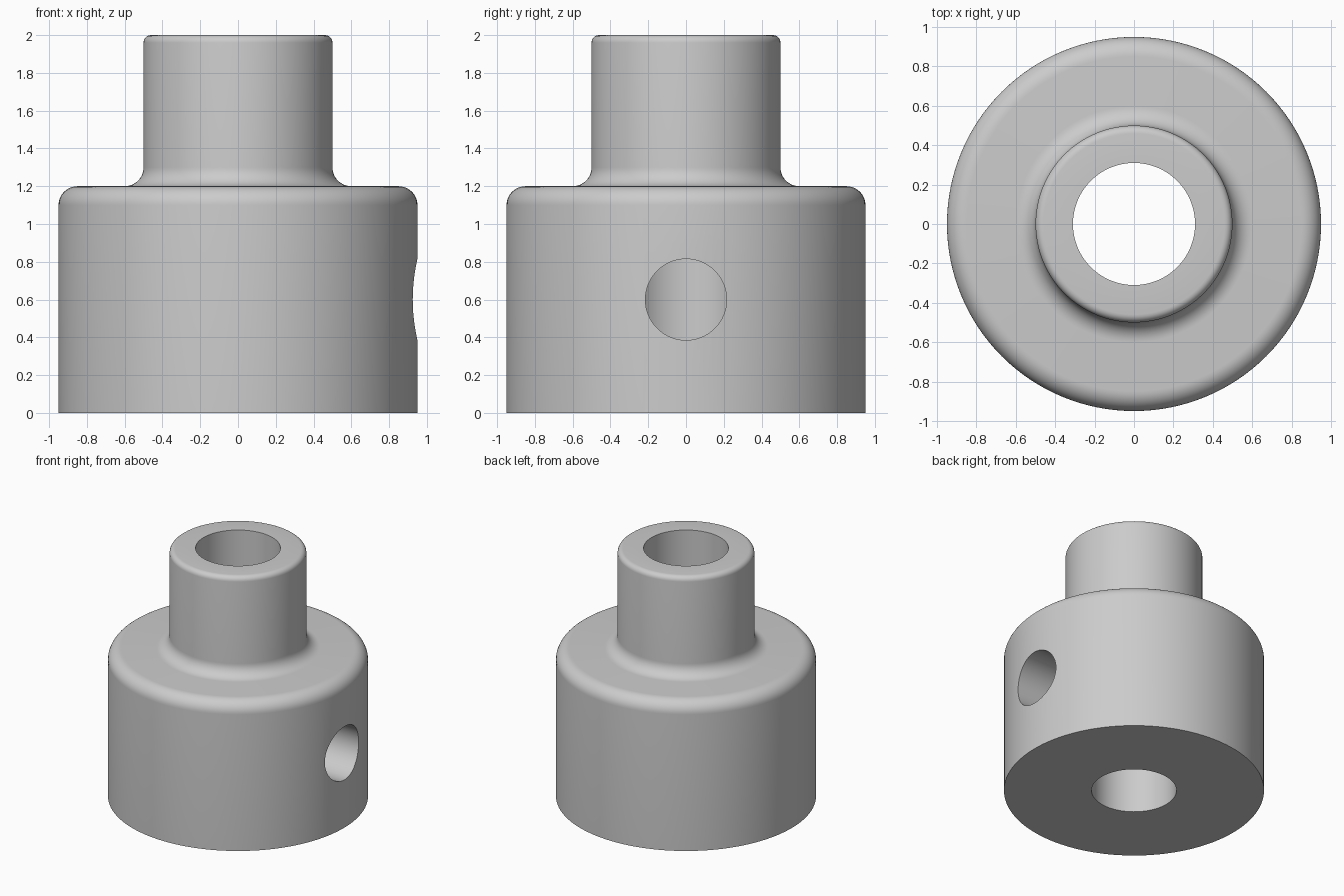
import bpy
import bmesh
from math import sin, cos, pi, radians
from mathutils import Matrix, Vector

cube = bpy.data.objects.get("Cube")
if cube:
    bpy.data.objects.remove(cube, do_unlink=True)

SEGMENTS = 128
BODY_R, NECK_R, BORE_R = 0.95, 0.5, 0.31
SHOULDER_Z, TOP_Z = 1.2, 2.0

grey = bpy.data.materials.new("light grey metal")
grey.use_nodes = True
colour = (0.6, 0.6, 0.6, 1)
grey.diffuse_color = colour
grey.node_tree.nodes["Principled BSDF"].inputs["Base Color"].default_value = colour


def arc(x, z, r, start, end, steps=10):
    """Points of a profile arc, angles in degrees."""
    angles = [radians(start + (end - start) * i / steps) for i in range(steps + 1)]
    return [(x + r * cos(a), z + r * sin(a)) for a in angles]


def lathe(name, profile):
    """Revolve a closed profile around the z axis."""
    bm = bmesh.new()
    rings = []
    for i in range(SEGMENTS):
        a = 2 * pi * i / SEGMENTS
        rings.append([bm.verts.new((r * cos(a), r * sin(a), z)) for r, z in profile])
    n = len(profile)
    for i in range(SEGMENTS):
        a, b = rings[i], rings[(i + 1) % SEGMENTS]
        for j in range(n):
            k = (j + 1) % n
            bm.faces.new((a[j], b[j], b[k], a[k]))
    bmesh.ops.recalc_face_normals(bm, faces=bm.faces)
    return finish(name, bm)


def finish(name, bm):
    mesh = bpy.data.meshes.new(name)
    bm.to_mesh(mesh)
    bm.free()
    mesh.materials.append(grey)
    obj = bpy.data.objects.new(name, mesh)
    bpy.context.collection.objects.link(obj)
    return obj


# Stepped hub: rounded shoulder, filleted neck, rounded rim, straight bore
profile = [(BORE_R, 0), (BODY_R, 0)]
profile += arc(BODY_R - 0.1, SHOULDER_Z - 0.1, 0.1, 0, 90)
profile += arc(NECK_R + 0.1, SHOULDER_Z + 0.1, 0.1, 270, 180)
profile += arc(NECK_R - 0.04, TOP_Z - 0.04, 0.04, 0, 90, 6)
profile += [(BORE_R, TOP_Z)]
hub = lathe("stepped_hub", profile)

# Set screw hole through the left wall into the bore
bm = bmesh.new()
bmesh.ops.create_cone(bm, cap_ends=True, segments=64, radius1=0.215, radius2=0.215, depth=1.2,
                      matrix=Matrix.Translation((0.6, 0, 0.6)) @ Matrix.Rotation(pi / 2, 4, "Y"))
cutter = finish("screw_hole_cutter", bm)
cutter.hide_render = True

cut = hub.modifiers.new("screw hole", "BOOLEAN")
cut.operation = "DIFFERENCE"
cut.solver = "EXACT"
cut.object = cutter

bpy.ops.object.select_all(action="DESELECT")
hub.select_set(True)
bpy.context.view_layer.objects.active = hub
bpy.ops.object.modifier_apply(modifier=cut.name)
bpy.data.objects.remove(cutter, do_unlink=True)
bpy.ops.object.shade_smooth_by_angle(angle=radians(30))
